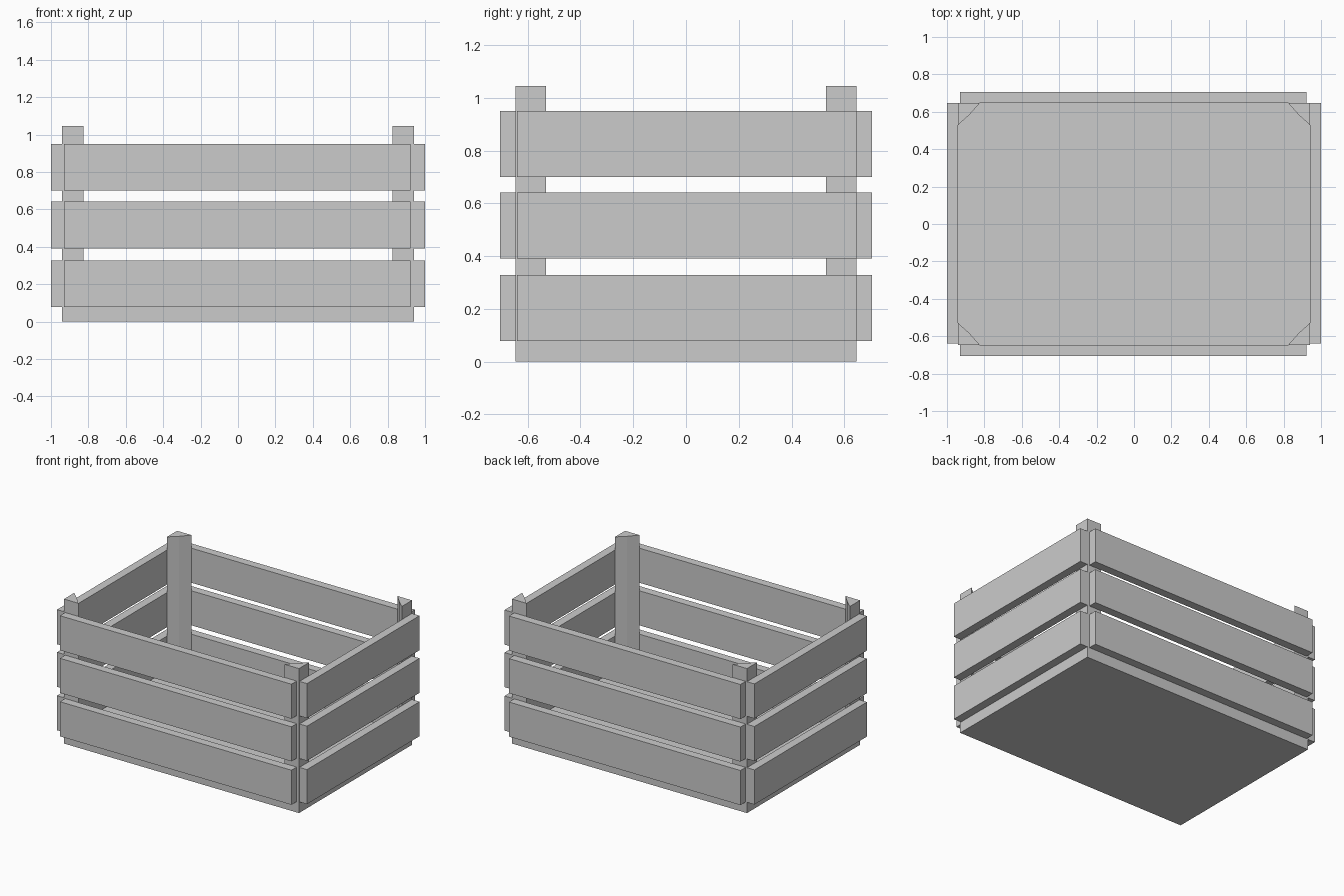
import bpy, bmesh

if "Cube" in bpy.data.objects:
    bpy.data.objects.remove(bpy.data.objects["Cube"])

X, Y = 0.94, 0.646      # outer half size of floor and posts
FLOOR, TOP = 0.08, 1.045


def box(name, x0, x1, y0, y1, z0, z1):
    bpy.ops.mesh.primitive_cube_add(
        size=1, location=((x0 + x1) / 2, (y0 + y1) / 2, (z0 + z1) / 2))
    ob = bpy.context.object
    ob.name = name
    ob.scale = (x1 - x0, y1 - y0, z1 - z0)
    bpy.ops.object.transform_apply(location=False, rotation=False, scale=True)
    return ob


def prism(name, profile, z0, z1):
    bm = bmesh.new()
    face = bm.faces.new([bm.verts.new((x, y, z0)) for x, y in profile])
    new = bmesh.ops.extrude_face_region(bm, geom=[face])["geom"]
    for v in new:
        if isinstance(v, bmesh.types.BMVert):
            v.co.z = z1
    bmesh.ops.recalc_face_normals(bm, faces=bm.faces)
    mesh = bpy.data.meshes.new(name)
    bm.to_mesh(mesh)
    bm.free()
    ob = bpy.data.objects.new(name, mesh)
    bpy.context.collection.objects.link(ob)
    return ob


# solid floor board
box("floor", -X, X, -Y, Y, 0, FLOOR)

# triangular corner posts, inner face slightly bowed
for sx, side in ((-1, "left"), (1, "right")):
    for sy, end in ((-1, "front"), (1, "back")):
        pts = [(X, Y), (X - 0.115, Y), (X - 0.06, Y - 0.062), (X, Y - 0.116)]
        prism(f"{end}_{side}_post", [(sx * x, sy * y) for x, y in pts], FLOOR, TOP)

# three rows of slats around the crate
for i, z in enumerate((0.078, 0.392, 0.70), 1):
    box(f"front_slat_{i}", -0.93, 0.922, -0.706, -Y, z, z + 0.25)
    box(f"back_slat_{i}", -0.93, 0.922, Y, 0.706, z, z + 0.25)
    box(f"left_slat_{i}", -1, -X, -0.64, Y, z, z + 0.25)
    box(f"right_slat_{i}", X, 1, -0.64, Y, z, z + 0.25)
